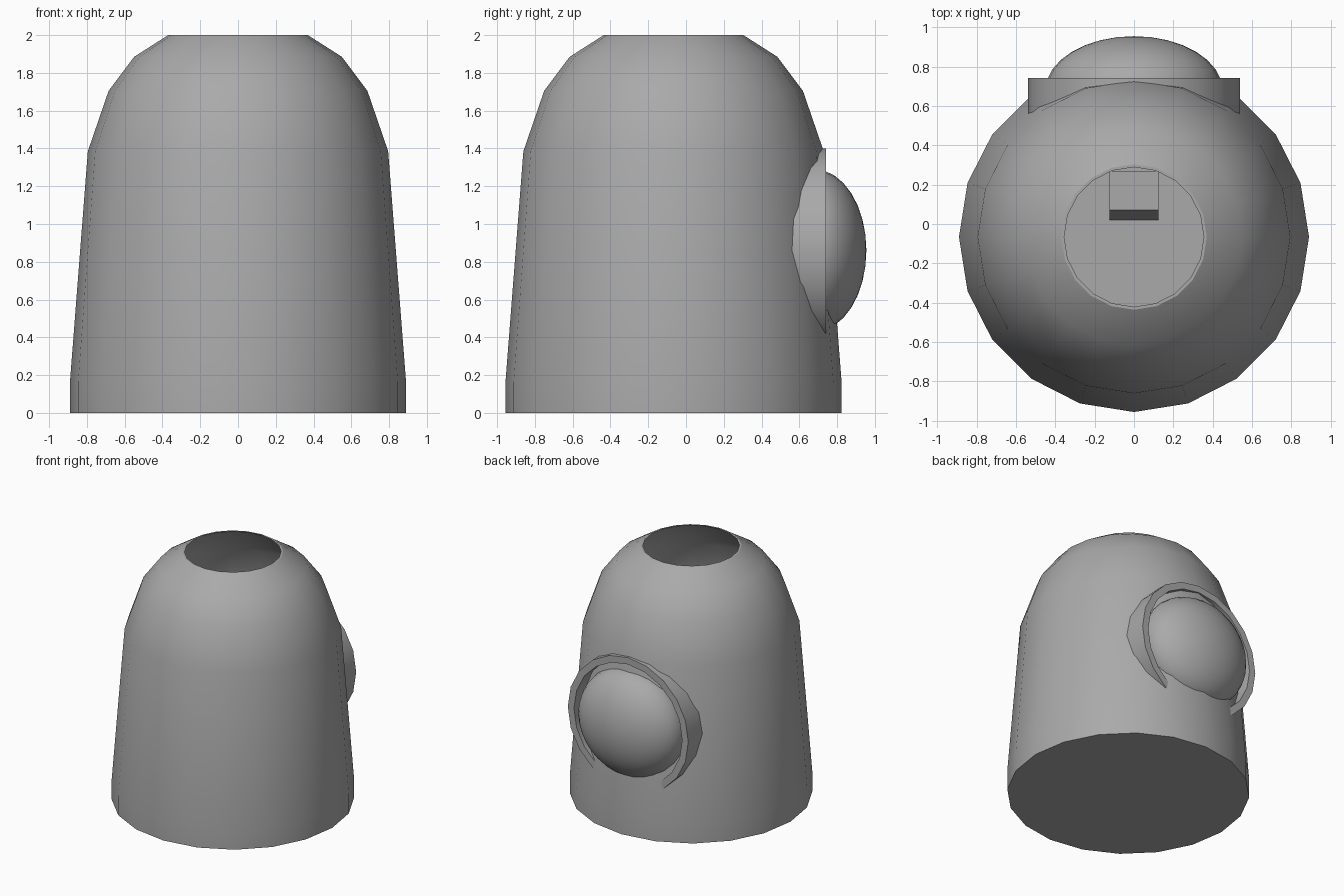
import bpy, bmesh, math
from mathutils import Matrix, Vector

cube = bpy.data.objects.get("Cube")
if cube:
    bpy.data.objects.remove(cube, do_unlink=True)

grey = bpy.data.materials.new("mid grey")
grey.use_nodes = True
colour = (0.4, 0.4, 0.4, 1)
grey.diffuse_color = colour
grey.node_tree.nodes["Principled BSDF"].inputs["Base Color"].default_value = colour


def finish(name, bm, matrix=Matrix(), angle=32):
    bmesh.ops.transform(bm, matrix=matrix, verts=bm.verts)
    bmesh.ops.recalc_face_normals(bm, faces=bm.faces)
    mesh = bpy.data.meshes.new(name)
    bm.to_mesh(mesh)
    bm.free()
    mesh.materials.append(grey)
    ob = bpy.data.objects.new(name, mesh)
    bpy.context.collection.objects.link(ob)
    bpy.ops.object.select_all(action='DESELECT')
    ob.select_set(True)
    bpy.context.view_layer.objects.active = ob
    bpy.ops.object.shade_smooth_by_angle(angle=math.radians(angle))
    return ob


def lathe(profile, sides, closed=False):
    """Turn (radius, height) points round z; cap the ends or join them."""
    bm = bmesh.new()
    rings = []
    for r, z in profile:
        rings.append([bm.verts.new((r * math.sin(math.tau * i / sides),
                                    r * math.cos(math.tau * i / sides), z))
                      for i in range(sides)])
    pairs = list(zip(rings, rings[1:]))
    if closed:
        pairs.append((rings[-1], rings[0]))
    else:
        bm.faces.new(rings[0])
        bm.faces.new(rings[-1])
    for a, b in pairs:
        for i in range(sides):
            j = (i + 1) % sides
            bm.faces.new((a[i], a[j], b[j], b[i]))
    return bm


# Hollow domed body with a thin wall, open top and a floor
outer = [(0.89, 0), (0.89, 0.16), (0.795, 1.385), (0.685, 1.705), (0.55, 1.885), (0.37, 2.0)]
inner = [(r - 0.015, z) for r, z in reversed(outer[1:])] + [(0.875, 0.02)]
finish("body_shell", lathe(outer + inner, 20), Matrix.Translation((0, -0.066, 0)))

# Turn the z axis to the back for the window parts
to_back = Matrix.Translation((0, 0, 0.86)) @ Matrix.Rotation(math.radians(-90), 4, 'X')

# Window surround sunk into the back wall
ring = [(0.54, 0.45), (0.54, 0.742), (0.485, 0.742), (0.485, 0.45)]
finish("window_ring", lathe(ring, 20, closed=True), to_back)

# Bulging window, cut off inside the wall
bm = bmesh.new()
bmesh.ops.create_uvsphere(bm, u_segments=32, v_segments=16, radius=1)
bmesh.ops.transform(bm, matrix=Matrix.Diagonal((0.45, 0.43, 0.275, 1)), verts=bm.verts)
bmesh.ops.translate(bm, vec=(0, 0, 0.68), verts=bm.verts)
bmesh.ops.bisect_plane(bm, geom=bm.verts[:] + bm.edges[:] + bm.faces[:],
                       plane_co=(0, 0, 0.66), plane_no=(0, 0, 1), clear_inner=True)
finish("window_dome", bm, to_back)

# Small seat on the floor inside, with a sloped front
bm = bmesh.new()
side = [bm.verts.new((-0.125, y, z)) for y, z in
        ((0.02, 0.02), (0.07, 0.25), (0.27, 0.25), (0.27, 0.02))]
face = bm.faces.new(side)
grown = bmesh.ops.extrude_face_region(bm, geom=[face])["geom"]
bmesh.ops.translate(bm, vec=(0.25, 0, 0),
                    verts=[g for g in grown if isinstance(g, bmesh.types.BMVert)])
finish("inner_seat", bm)
